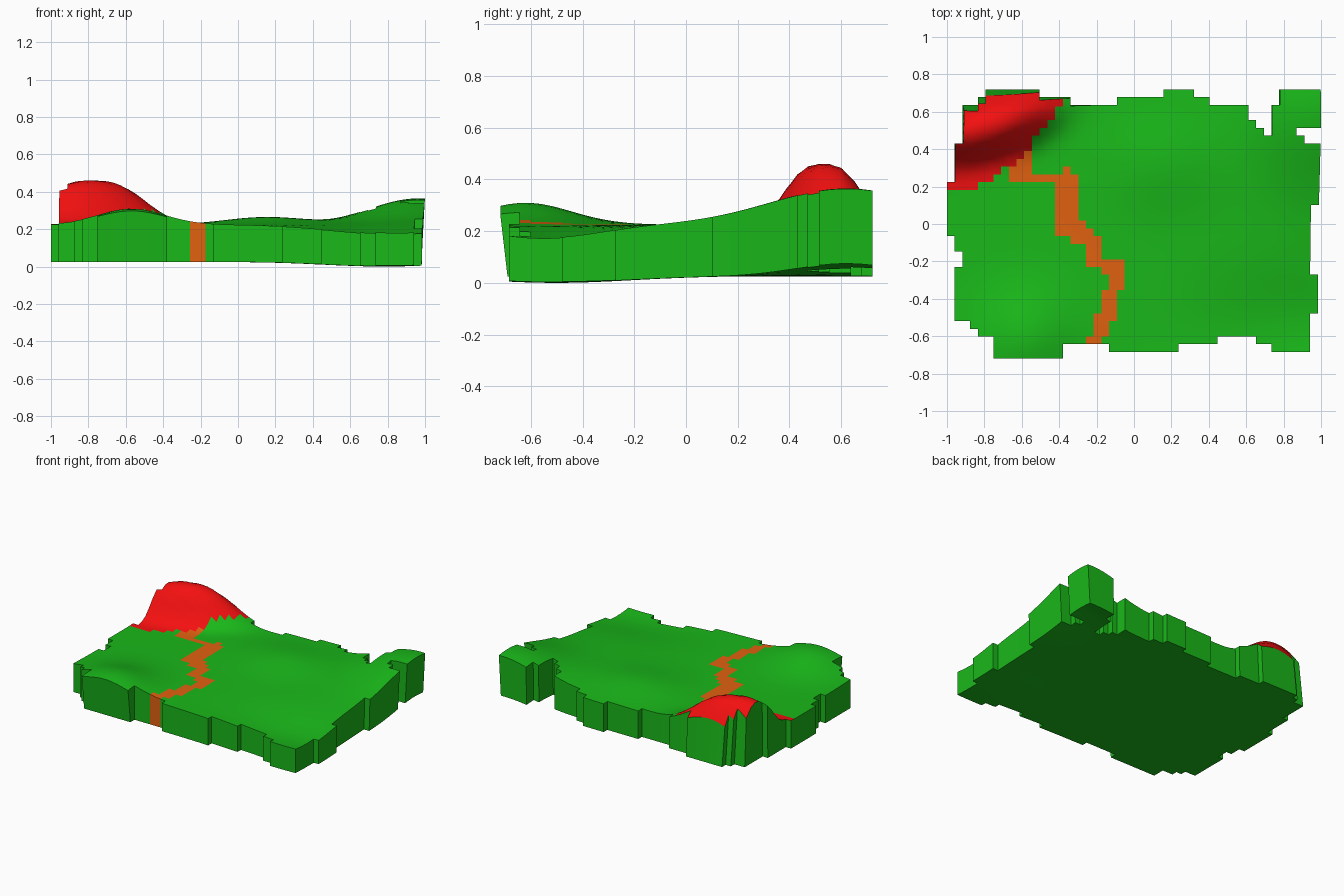
import bpy, bmesh, math

if "Cube" in bpy.data.objects:
    bpy.data.objects.remove(bpy.data.objects["Cube"])

S = 0.0413          # cell size of the terrain grid
NX, NY = 48, 35     # columns from x=-1, rows from y=.72 downward

# Land footprint: (row count, spans of columns) from back to front
LAND = [(1, [(5, 12), (28, 32), (43, 48)]), (1, [(4, 16), (22, 34), (43, 48)]),
        (2, [(2, 39), (42, 48)]), (1, [(2, 40), (42, 48)]), (1, [(2, 41), (42, 45)]),
        (1, [(2, 46)]), (5, [(1, 48)]), (3, [(0, 48)]), (4, [(0, 47)]), (2, [(1, 47)]),
        (2, [(2, 47)]), (1, [(1, 47)]), (5, [(1, 48)]), (1, [(1, 47)]), (1, [(3, 47)]),
        (1, [(4, 47)]), (1, [(6, 35), (40, 47)]), (1, [(6, 15), (21, 30), (42, 47)]),
        (1, [(6, 15)])]

# Trail cells: same notation, starting at row 8
TRAIL = [(2, [(9, 11)]), (1, [(8, 11), (15, 16)]), (1, [(8, 17)]), (5, [(14, 17)]),
         (1, [(14, 18)]), (1, [(14, 19)]), (1, [(16, 20)]), (2, [(18, 20)]),
         (1, [(18, 23)]), (1, [(20, 23)]), (2, [(21, 23)]), (3, [(20, 22)]),
         (1, [(19, 22)]), (2, [(19, 21)]), (1, [(18, 20)])]


def cells(table, first=0):
    out, row = set(), first
    for count, spans in table:
        for r in range(row, row + count):
            out |= {(c, r) for a, b in spans for c in range(a, b)}
        row += count
    return out


def bump(x, y, cx, cy, sx, sy):
    return math.exp(-((x - cx) / sx) ** 2 - ((y - cy) / sy) ** 2)


def peak_weight(x, y):
    dx, dy = x + 0.78, y - 0.53
    u, v = dx * 0.951 + dy * 0.309, -dx * 0.309 + dy * 0.951
    return math.exp(-((u / 0.35) ** 2 + (v / 0.15) ** 2) ** 1.4)


def top(c, r):
    x, y = -1 + c * S, max(0.72 - r * S, -0.718)
    # walls lean in around the peak and out at the back right corner
    lean = 0.035 * bump(x, y, -0.8, 0.65, 0.35, 0.25)
    tx = x + 0.017 * bump(x, y, 1, 0.6, 0.2, 0.5) + lean * (0.3 if x < -0.85 else 0)
    ty = y - (lean if y > 0.6 else 0)
    z = (0.225 + 0.235 * peak_weight(tx, ty)
         + 0.085 * bump(x, y, -0.57, -0.62, 0.25, 0.25)
         + 0.04 * bump(x, y, 0.15, 0.33, 0.3, 0.25)
         + 0.14 * bump(x, y, 0.95, 0.62, 0.35, 0.42)
         - 0.055 * bump(x, y, 0.85, -0.55, 0.5, 0.3))
    return tx, ty, z


def bottom(c, r):
    x, y = -1 + c * S, max(0.72 - r * S, -0.69)
    z = (0.025 + 0.05 * bump(x, y, 0.95, 0.62, 0.3, 0.28)
         - 0.025 * bump(x, y, 0.78, -0.5, 0.45, 0.4))
    return x, y, z


land = cells(LAND)
trail = cells(TRAIL, 8)


def is_peak(c, r):
    x, y = -1 + (c + 0.5) * S, 0.72 - (r + 0.5) * S
    return x < -0.37 and y > 0.19 + 1.45 * (x + 0.95) ** 2


peak = {k for k in land if is_peak(*k)}
trail = (trail & land) - peak
ground = land - peak - trail


def build(name, color, tops, walls, floors):
    bm = bmesh.new()
    cache = {}

    def vert(fn, c, r):
        key = (fn, c, r)
        if key not in cache:
            cache[key] = bm.verts.new(fn(c, r))
        return cache[key]

    for c, r in tops:
        bm.faces.new([vert(top, *p) for p in ((c, r), (c, r + 1), (c + 1, r + 1), (c + 1, r))])
    for c, r in floors:
        bm.faces.new([vert(bottom, *p) for p in ((c, r), (c + 1, r), (c + 1, r + 1), (c, r + 1))])
    for c, r in walls:
        ring = [(c, r), (c, r + 1), (c + 1, r + 1), (c + 1, r)]
        sides = [(c - 1, r), (c, r + 1), (c + 1, r), (c, r - 1)]
        for i, n in enumerate(sides):
            if n not in land:
                a, b = ring[i], ring[(i + 1) % 4]
                bm.faces.new([vert(bottom, *a), vert(bottom, *b), vert(top, *b), vert(top, *a)])
    me = bpy.data.meshes.new(name)
    bm.to_mesh(me)
    bm.free()
    ob = bpy.data.objects.new(name, me)
    bpy.context.collection.objects.link(ob)
    mat = bpy.data.materials.new(name)
    mat.diffuse_color = color
    mat.use_nodes = True
    mat.node_tree.nodes["Principled BSDF"].inputs["Base Color"].default_value = mat.diffuse_color
    me.materials.append(mat)
    bpy.ops.object.select_all(action='DESELECT')
    ob.select_set(True)
    bpy.context.view_layer.objects.active = ob
    bpy.ops.object.shade_smooth_by_angle(angle=math.radians(35))


# Grassy slab with all green walls and the underside
build("ground", (0.01, 0.48, 0.01, 1), ground, land - trail, land)
# Winding trail, running down over the front wall
build("trail", (0.75, 0.12, 0.005, 1), trail, trail, [])
# Red mountain cap
build("mountain", (0.9, 0.005, 0.005, 1), peak, [], [])
